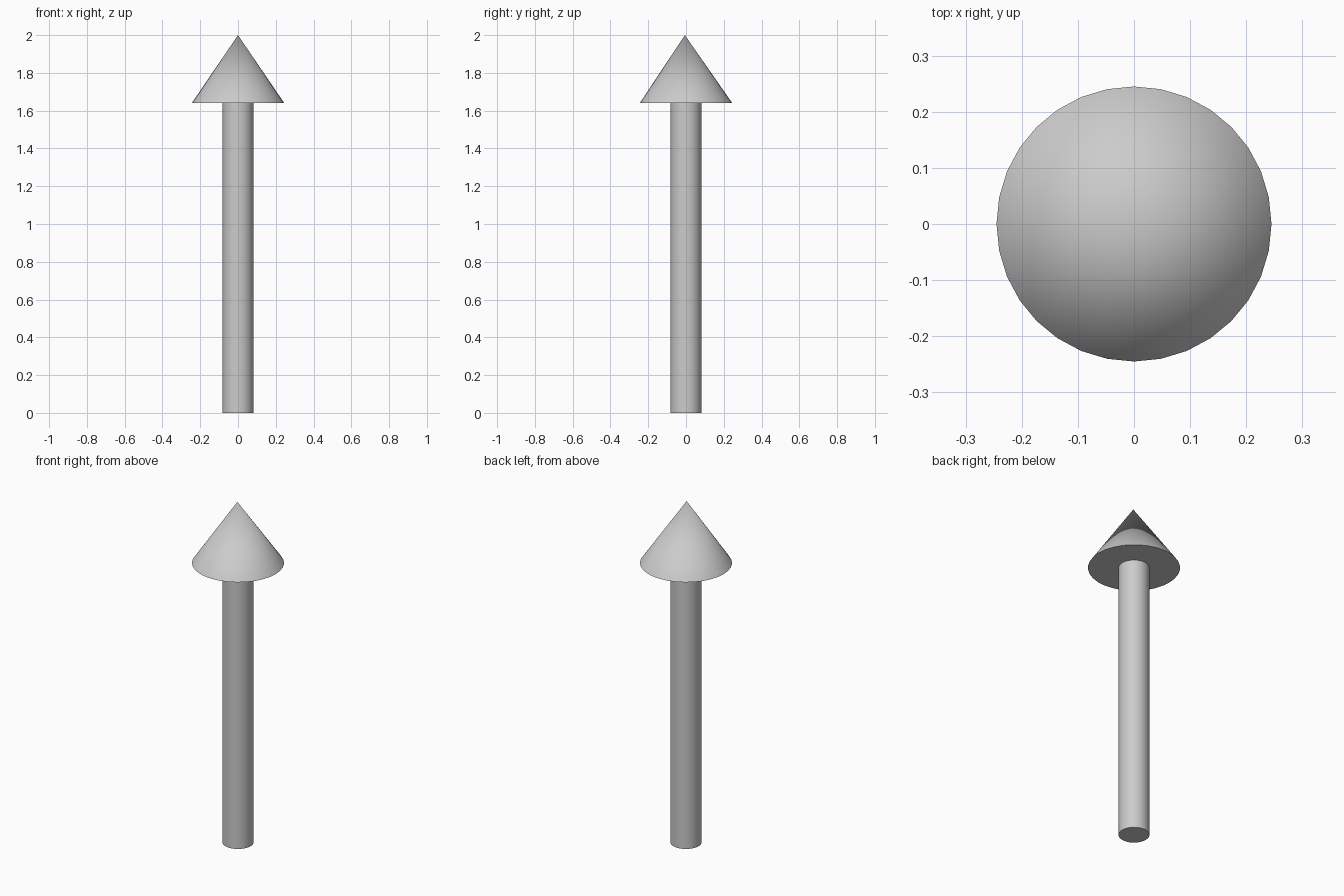
import bpy

if "Cube" in bpy.data.objects:
    bpy.data.objects.remove(bpy.data.objects["Cube"])

SIDES = 32
HEAD_BASE = 1.64
TOP = 2.0


def smooth(name):
    obj = bpy.context.object
    obj.name = name
    bpy.ops.object.shade_smooth_by_angle()
    return obj


# Shaft: plain cylinder standing on the ground
bpy.ops.mesh.primitive_cylinder_add(
    vertices=SIDES, radius=0.082, depth=HEAD_BASE, location=(0, 0, HEAD_BASE / 2))
smooth("shaft")

# Head: wide cone with a closed underside
bpy.ops.mesh.primitive_cone_add(
    vertices=SIDES, radius1=0.245, radius2=0, depth=TOP - HEAD_BASE,
    location=(0, 0, (TOP + HEAD_BASE) / 2))
head = smooth("arrow_head")

# The tip sits very slightly towards the front
tip = max(head.data.vertices, key=lambda v: v.co.z)
tip.co.y -= 0.006
